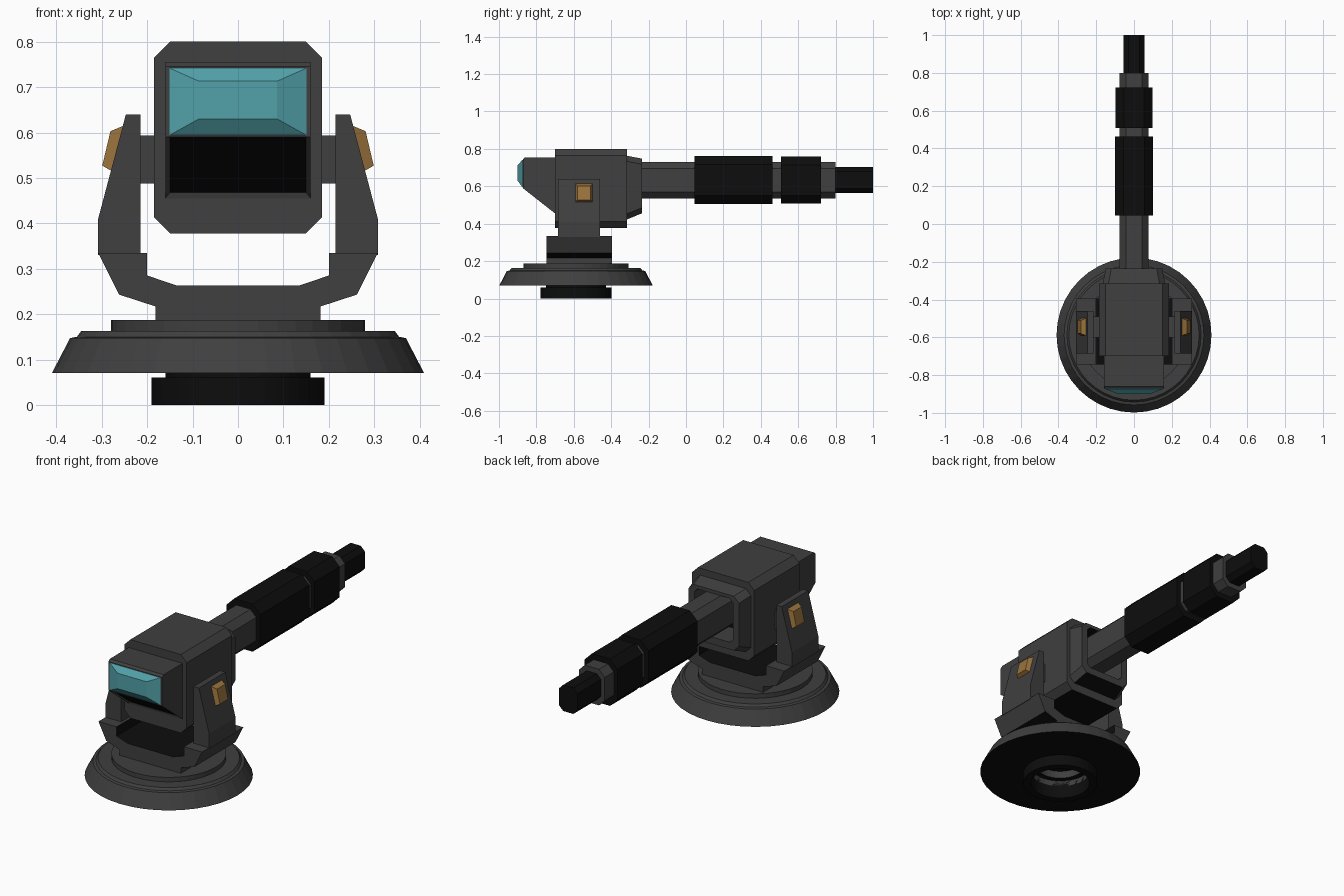
import bpy, bmesh, math
from mathutils import Vector

if "Cube" in bpy.data.objects:
    bpy.data.objects.remove(bpy.data.objects["Cube"])


def material(name, rgb):
    m = bpy.data.materials.new(name)
    m.use_nodes = True
    m.diffuse_color = (*rgb, 1)
    m.node_tree.nodes["Principled BSDF"].inputs["Base Color"].default_value = (*rgb, 1)
    return m


MATS = [material("dark grey", (0.05, 0.05, 0.05)),
        material("black", (0.004, 0.004, 0.004)),
        material("teal glass", (0.085, 0.36, 0.40)),
        material("ochre", (0.32, 0.17, 0.045))]
GREY, BLACK, TEAL, OCHRE = range(4)
BASE_Y = -0.588
BARREL_Z = 0.633


def loft(name, rings, colour, edit=None):
    """Skin a list of equal vertex rings, cap both ends; colour is an index or a rule."""
    bm = bmesh.new()
    loops = [[bm.verts.new(p) for p in ring] for ring in rings]
    n = len(loops[0])
    for a, b in zip(loops, loops[1:]):
        for i in range(n):
            j = (i + 1) % n
            bm.faces.new((a[i], a[j], b[j], b[i]))
    bm.faces.new(loops[0])
    bm.faces.new(loops[-1])
    bmesh.ops.recalc_face_normals(bm, faces=bm.faces)
    bm.normal_update()
    for f in bm.faces:
        f.material_index = colour(f.normal, f.calc_center_median()) if callable(colour) else colour
    if edit:
        edit(bm)
    me = bpy.data.meshes.new(name)
    bm.to_mesh(me)
    bm.free()
    for m in MATS:
        me.materials.append(m)
    ob = bpy.data.objects.new(name, me)
    bpy.context.collection.objects.link(ob)
    return ob


def octagon(y, w, h, zc, c):
    """Chamfered rectangle across the y axis, from half width and half height."""
    pts = [(w, h - c), (w - c, h), (c - w, h), (-w, h - c),
           (-w, c - h), (c - w, -h), (w - c, -h), (w, c - h)]
    return [(x, y, zc + z) for x, z in pts]


def rect(y, w, z0, z1):
    return [(-w, y, z0), (w, y, z0), (w, y, z1), (-w, y, z1)]


def lathe(name, profile, colour, segs=40):
    rings = [[(r * math.cos(2 * math.pi * i / segs), BASE_Y + r * math.sin(2 * math.pi * i / segs), z)
              for i in range(segs)] for r, z in profile]
    return loft(name, rings, colour)


def extrude_y(name, pts, y0, y1, colour):
    return loft(name, [[(x, y, z) for x, z in pts] for y in (y0, y1)], colour)


# Stepped round base with a black underside and a hollow centre
lathe("base_plate",
      [(0.12, 0.14), (0.12, 0.10), (0.15, 0.10), (0.15, 0.07), (0.41, 0.07), (0.37, 0.147),
       (0.355, 0.15), (0.345, 0.163), (0.28, 0.163), (0.28, 0.187)],
      lambda n, c: BLACK if n.z < -0.9 else GREY)
lathe("mount_collar",
      [(0.15, 0.10), (0.15, 0.0), (0.19, 0.0), (0.19, 0.06), (0.16, 0.06), (0.16, 0.10)], BLACK)
collar = bpy.data.objects["mount_collar"]
bm = bmesh.new()
bm.from_mesh(collar.data)
bmesh.ops.delete(bm, geom=[f for f in bm.faces if len(f.verts) > 4], context='FACES_ONLY')
bmesh.ops.recalc_face_normals(bm, faces=bm.faces)
bm.to_mesh(collar.data)
bm.free()

# Cradle joining the two arms
half = [(0.182, 0.185), (0.182, 0.217), (0.262, 0.243), (0.308, 0.335),
        (0.2, 0.335), (0.2, 0.285), (0.135, 0.263)]


def cradle_colour(n, c):
    floor = n.z > 0.5 and c.z < 0.32
    inner = n.x * c.x < -0.01
    return BLACK if floor or inner or n.z < -0.8 else GREY


extrude_y("cradle", half + [(-x, z) for x, z in reversed(half)], -0.745, -0.395, cradle_colour)

# Arms, pivots and side badges, mirrored
arm = [(0.215, 0.33), (0.308, 0.33), (0.308, 0.41), (0.247, 0.64), (0.215, 0.64)]
for side, s in (("left", 1), ("right", -1)):
    extrude_y(side + "_arm", [(s * x, z) for x, z in arm], -0.685, -0.46, GREY)
    pivot = [(0.18, 0.488), (0.22, 0.488), (0.22, 0.593), (0.18, 0.593)]
    extrude_y(side + "_pivot", [(s * x, z) for x, z in pivot], -0.6, -0.49, GREY)
    badge = []
    for (x0, z0), (x1, z1), y0, y1 in (((0.278, 0.515), (0.252, 0.615), -0.592, -0.498),
                                       ((0.299, 0.527), (0.281, 0.603), -0.58, -0.51)):
        badge.append([(s * x0, y0, z0), (s * x0, y1, z0), (s * x1, y1, z1), (s * x1, y0, z1)])
    loft(side + "_badge", badge, OCHRE)


# Head housing with a tapered rear frame and a recess for the barrel
def head_colour(n, c):
    recess_end = n.y > 0.9 and c.y < -0.33
    return BLACK if n.z < -0.9 or recess_end else GREY


loft("head_housing",
     [octagon(-0.70, 0.185, 0.211, 0.589, 0.035),
      octagon(-0.315, 0.185, 0.211, 0.589, 0.035),
      octagon(-0.315, 0.165, 0.170, 0.593, 0.03),
      octagon(-0.235, 0.150, 0.146, 0.602, 0.03),
      octagon(-0.235, 0.115, 0.118, 0.612, 0.02),
      octagon(-0.38, 0.115, 0.118, 0.612, 0.02)], head_colour)


# Nose with a sunken black panel on its sloping underside
def sink_panel(bm):
    slope = [f for f in bm.faces if f.normal.z < -0.5 and f.normal.y < -0.5]
    bmesh.ops.inset_individual(bm, faces=slope, thickness=0.014, depth=-0.008)
    for f in slope:
        f.material_index = BLACK


nose = [(-0.69, 0.755), (-0.86, 0.755), (-0.872, 0.745), (-0.872, 0.59), (-0.70, 0.455), (-0.69, 0.455)]
loft("nose", [[(x, y, z) for y, z in nose] for x in (-0.16, 0.16)], GREY, sink_panel)
loft("lens", [rect(-0.865, 0.151, 0.594, 0.742), rect(-0.874, 0.151, 0.594, 0.742),
              rect(-0.9, 0.086, 0.63, 0.713)], TEAL)

# Barrel, sleeves and muzzle
for name, y0, y1, w, h, colour in (("barrel", -0.39, 0.8, 0.077, 0.097, GREY),
                                   ("rear_sleeve", 0.045, 0.463, 0.1, 0.128, BLACK),
                                   ("front_sleeve", 0.508, 0.723, 0.098, 0.126, BLACK),
                                   ("muzzle", 0.79, 1.0, 0.055, 0.07, BLACK)):
    loft(name, [octagon(y, w, h, BARREL_Z, w * 0.45) for y in (y0, y1)], colour)
